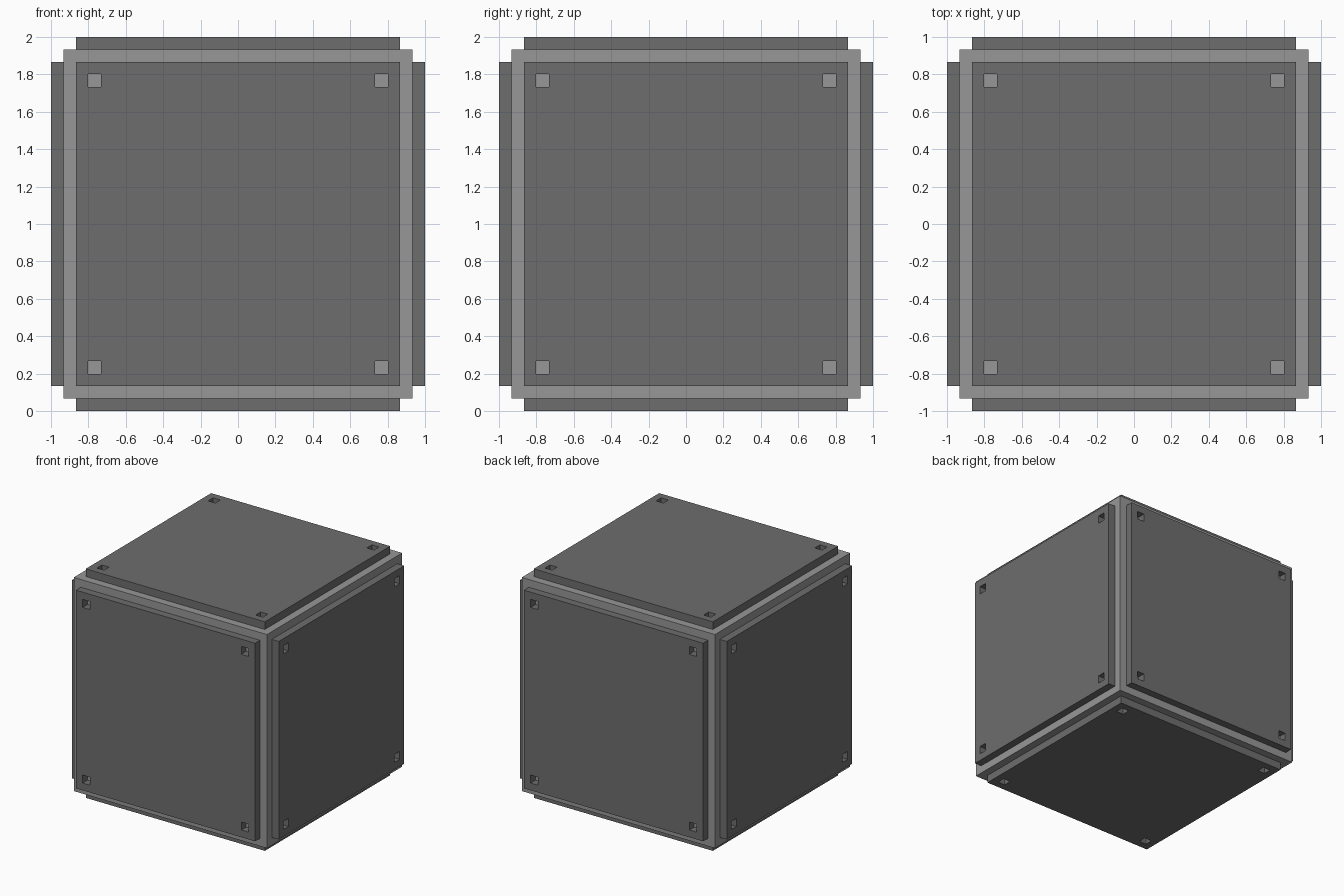
import bpy, bmesh, math
from mathutils import Matrix, Vector

if "Cube" in bpy.data.objects:
    bpy.data.objects.remove(bpy.data.objects["Cube"])

CORE, PLATE, OUTER = 0.933, 0.865, 1.0   # half sizes
HOLE = (0.732, 0.802)                    # bolt hole span from centre


def material(name, v):
    m = bpy.data.materials.new(name)
    m.diffuse_color = (v, v, v, 1)
    m.use_nodes = True
    m.node_tree.nodes["Principled BSDF"].inputs["Base Color"].default_value = m.diffuse_color
    return m


light_grey = material("light grey", 0.31)
dark_grey = material("dark grey", 0.155)


def add_object(name, bm, mat):
    me = bpy.data.meshes.new(name)
    bm.to_mesh(me)
    bm.free()
    me.materials.append(mat)
    ob = bpy.data.objects.new(name, me)
    bpy.context.collection.objects.link(ob)
    return ob


# inner cube
bm = bmesh.new()
bmesh.ops.create_cube(bm, size=2 * CORE, matrix=Matrix.Translation((0, 0, 1)))
add_object("core_cube", bm, light_grey)


def panel(name, rot):
    """Square plate with four square corner holes, open onto the core."""
    bm = bmesh.new()
    c = [-PLATE, -HOLE[1], -HOLE[0], HOLE[0], HOLE[1], PLATE]
    v = [[bm.verts.new((x, y, OUTER)) for y in c] for x in c]
    for i in range(5):
        for j in range(5):
            if i in (1, 3) and j in (1, 3):
                continue
            bm.faces.new((v[i][j], v[i + 1][j], v[i + 1][j + 1], v[i][j + 1]))
    # walls of the rim and the holes
    rim = [e for e in bm.edges if e.is_boundary]
    new = bmesh.ops.extrude_edge_only(bm, edges=rim)["geom"]
    for g in new:
        if isinstance(g, bmesh.types.BMVert):
            g.co.z = CORE
    bmesh.ops.recalc_face_normals(bm, faces=bm.faces)
    top = max(bm.faces, key=lambda f: f.calc_area())
    if top.normal.z < 0:
        bmesh.ops.reverse_faces(bm, faces=bm.faces)
    bm.transform(Matrix.Translation((0, 0, 1)) @ rot)
    add_object(name, bm, dark_grey)


# one panel on each side of the cube
q = math.pi / 2
for name, angle, axis in (("top_panel", 0, "X"), ("bottom_panel", 2 * q, "X"),
                          ("front_panel", q, "X"), ("back_panel", -q, "X"),
                          ("right_panel", q, "Y"), ("left_panel", -q, "Y")):
    panel(name, Matrix.Rotation(angle, 4, axis))
